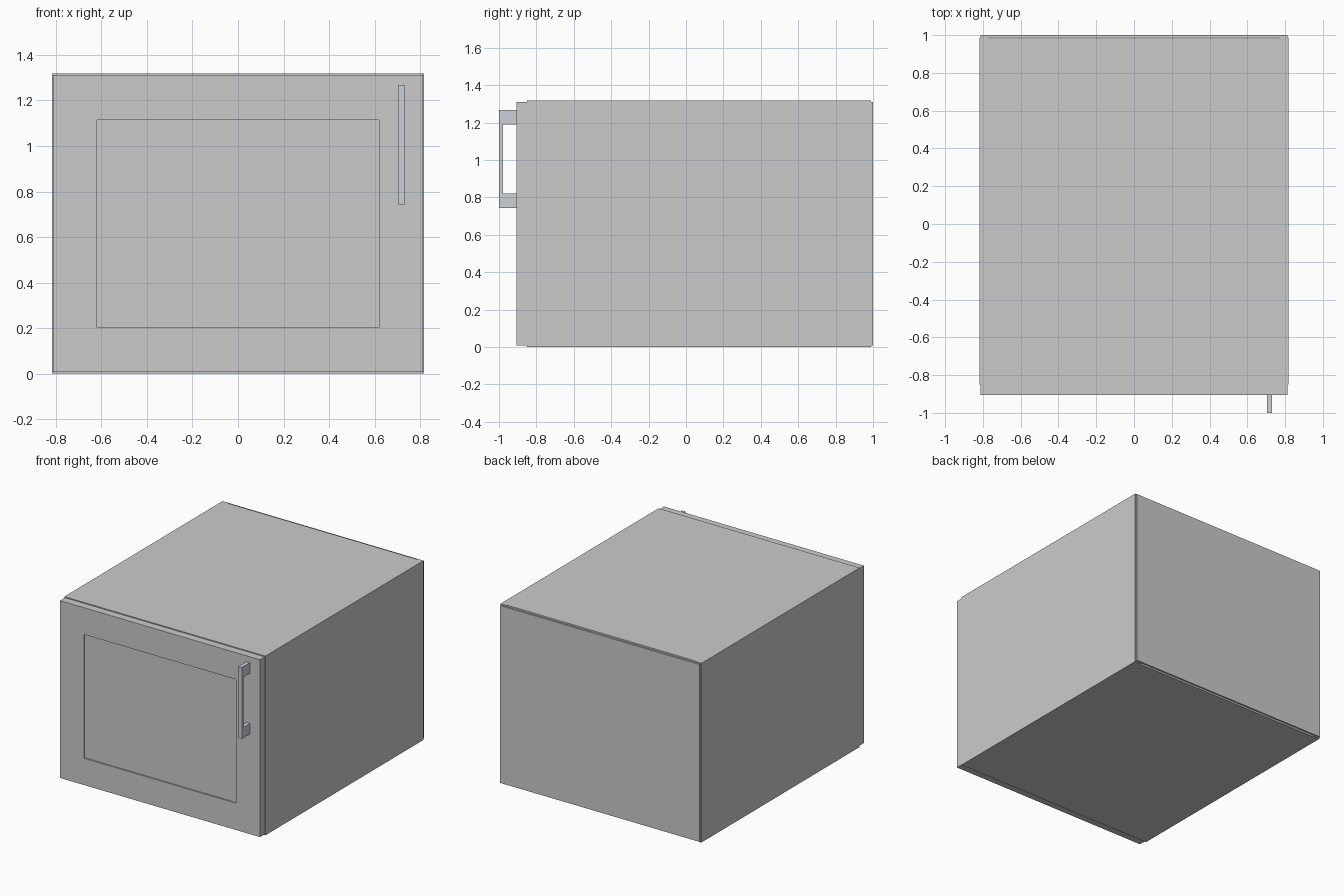
import bpy, bmesh

if "Cube" in bpy.data.objects:
    bpy.data.objects.remove(bpy.data.objects["Cube"])


def bm_box(bm, x, y, z):
    """Add an axis-aligned box given (min, max) on each axis."""
    made = bmesh.ops.create_cube(bm, size=1)["verts"]
    for v in made:
        v.co = [a[0] if c < 0 else a[1] for a, c in zip((x, y, z), v.co)]
    return made


def finish(name, bm):
    bmesh.ops.recalc_face_normals(bm, faces=bm.faces)
    mesh = bpy.data.meshes.new(name)
    bm.to_mesh(mesh)
    bm.free()
    ob = bpy.data.objects.new(name, mesh)
    bpy.context.collection.objects.link(ob)
    return ob


def box(name, x, y, z):
    bm = bmesh.new()
    bm_box(bm, x, y, z)
    return finish(name, bm)


W, H, T = 0.818, 1.318, 0.05      # half width, height, board thickness
FRONT, BACK = -0.85, 0.981

# Carcass boards: sides reach the back panel, top and bottom stop short of it
for side, s in (("left", -1), ("right", 1)):
    box(f"{side}_side", sorted((s * (W - T), s * W)), (FRONT, 0.988), (0, H))
for name, z in (("bottom_board", 0), ("top_board", H - T)):
    box(name, (-W + T, W - T), (FRONT, BACK), (z, z + T))

# Thin back panel, with a narrow gap behind the top and bottom boards
box("back_panel", (-0.812, 0.812), (0.988, 1.0), (0.007, H - 0.007))

# Door with a shallow recessed centre panel
bm = bmesh.new()
bm_box(bm, (-0.813, 0.813), (-0.906, FRONT), (0.007, H - 0.007))
bm.faces.ensure_lookup_table()
bm.normal_update()
front = min(bm.faces, key=lambda f: f.calc_center_median().y)
bmesh.ops.inset_individual(bm, faces=[front], thickness=0.193)
for v in front.verts:
    v.co.z = 0.204 if v.co.z < H / 2 else 1.114
    v.co.x = 0.62 if v.co.x > 0 else -0.62
bmesh.ops.inset_individual(bm, faces=[front], thickness=0)
for v in front.verts:
    v.co.y += 0.01
finish("door", bm)

# Handle: profile of a square bracket, extruded across its width
profile = [(-0.906, 0.743), (-1.0, 0.743), (-1.0, 1.268), (-0.906, 1.268),
           (-0.906, 1.19), (-0.979, 1.19), (-0.979, 0.821), (-0.906, 0.821)]
bm = bmesh.new()
face = bm.faces.new([bm.verts.new((0.703, y, z)) for y, z in profile])
new = bmesh.ops.extrude_face_region(bm, geom=[face], use_keep_orig=True)["geom"]
bmesh.ops.translate(bm, vec=(0.028, 0, 0),
                    verts=[g for g in new if isinstance(g, bmesh.types.BMVert)])
handle = finish("handle", bm)
metal = bpy.data.materials.new("handle_metal")
metal.diffuse_color = (0.6, 0.63, 0.69, 1)
metal.use_nodes = True
metal.node_tree.nodes["Principled BSDF"].inputs["Base Color"].default_value = metal.diffuse_color
handle.data.materials.append(metal)
